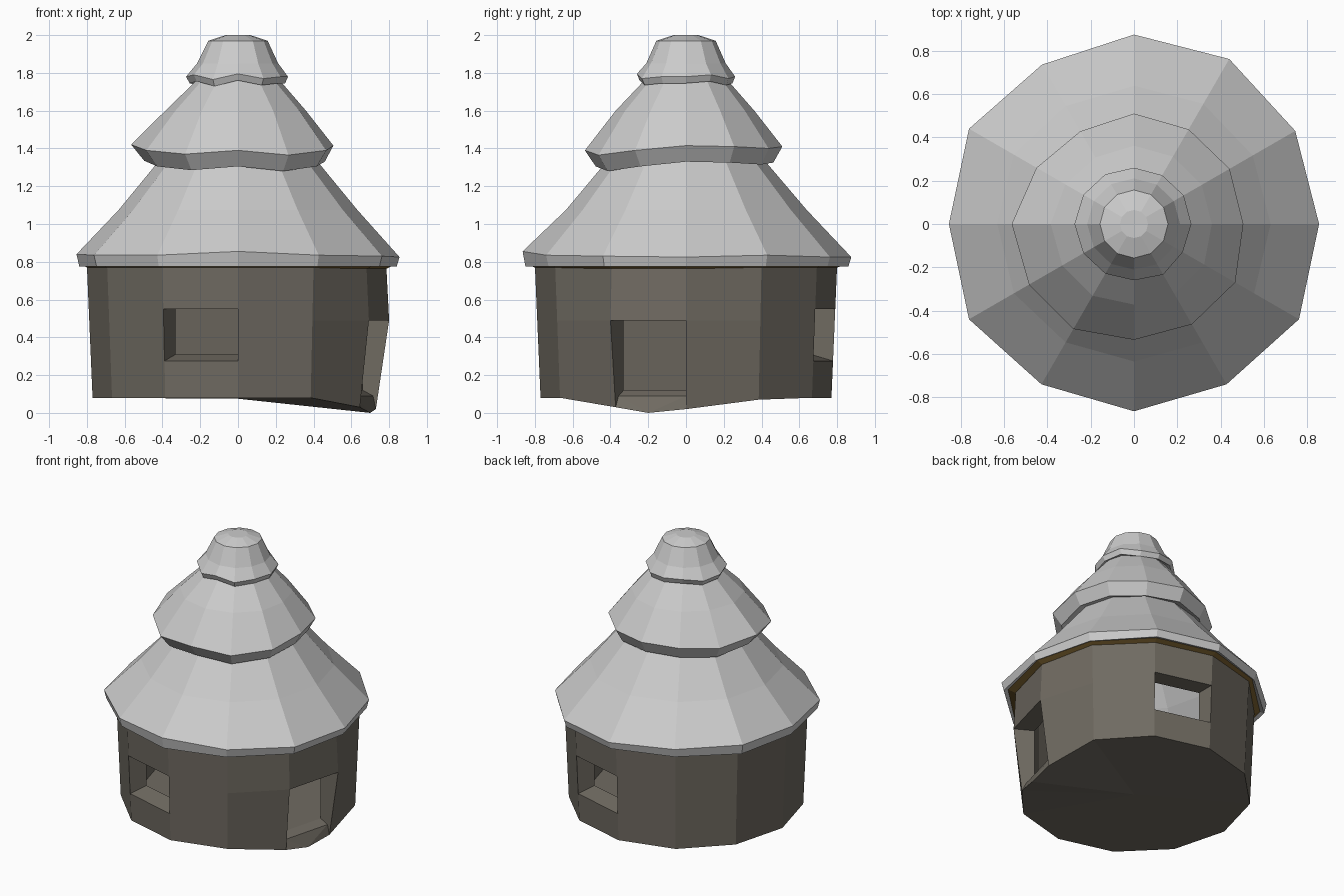
import bpy, bmesh, math

if "Cube" in bpy.data.objects:
    bpy.data.objects.remove(bpy.data.objects["Cube"])

N = 12


def material(name, rgb):
    m = bpy.data.materials.new(name)
    m.diffuse_color = (*rgb, 1)
    m.use_nodes = True
    m.node_tree.nodes["Principled BSDF"].inputs["Base Color"].default_value = m.diffuse_color
    return m


def polar(i, r, z):
    a = math.radians(30 * i)
    return (r * math.cos(a), r * math.sin(a), z)


def make_object(name, polys, mat=None):
    """Build a flat shaded mesh from a list of polygons (point lists)."""
    bm = bmesh.new()
    for p in polys:
        bm.faces.new([bm.verts.new(c) for c in p])
    bmesh.ops.remove_doubles(bm, verts=bm.verts, dist=0.0005)
    bmesh.ops.recalc_face_normals(bm, faces=bm.faces)
    me = bpy.data.meshes.new(name)
    bm.to_mesh(me)
    bm.free()
    ob = bpy.data.objects.new(name, me)
    bpy.context.collection.objects.link(ob)
    if mat:
        me.materials.append(mat)
    return ob


def tier(name, rings, radii, dz, mat=None, cap=False):
    """Twelve-sided lathe; each ring is (radius, z, unevenness, height unevenness)."""
    loops = [[polar(i, r * (1 + w * (radii[i] - 1)), z + h * dz[i]) for i in range(N)]
             for r, z, w, h in rings]
    polys = []
    for a, b in zip(loops, loops[1:]):
        for i in range(N):
            j = (i + 1) % N
            polys.append([a[i], a[j], b[j], b[i]])
    if cap:
        polys.append(loops[-1])
    return make_object(name, polys, mat)


stone = material("dark_clay", (0.16, 0.145, 0.12))
wood = material("brown_wood", (0.2, 0.12, 0.03))

# Walls: uneven ring of panels, with a door and two windows
TOP, R_IN, FLOOR = 0.78, 0.66, 0.12
bottom_r = {0: 0.73, 11: 0.745}
bottom_z = {0: 0.02, 11: 0.03, 1: 0.07}


def outer(i, z):
    i %= N
    if i in bottom_r:
        rb, zb = bottom_r[i], bottom_z[i]
        if z < 0.49:
            return polar(i, rb + (0.80 - rb) * (z - zb) / (0.49 - zb), z)
        return polar(i, 0.80 - 0.015 * (z - 0.49) / (TOP - 0.49), z)
    return polar(i, 0.77 + 0.03 * (z - 0.08) / (TOP - 0.08), z)


def inner(i, z):
    return polar(i % N, R_IN, z)


def base(i):
    return outer(i, bottom_z.get(i % N, 0.08))


def quad(f, i, z0, z1):
    return [f(i, z0), f(i + 1, z0), f(i + 1, z1), f(i, z1)]


def reveal(i, z_out, z_in):
    return [outer(i, z_out), outer(i + 1, z_out), inner(i + 1, z_in), inner(i, z_in)]


def jamb(i, zo, zi, z1):
    return [outer(i, zo), outer(i, z1), inner(i, z1), inner(i, zi)]


walls = []
for i in range(N):
    if i == 11:
        # Door opening with a chamfered doorstep
        hi = 0.49
        walls += [quad(outer, i, hi, TOP), quad(inner, i, hi, TOP), reveal(i, hi, hi)]
        tip = (0.70, -0.20, 0.0)
        s0, s1 = polar(11, 0.715, 0.09), polar(0, 0.715, 0.09)
        f0, f1 = inner(11, FLOOR), inner(0, FLOOR)
        walls += [[base(11), tip, s0], [tip, s1, s0], [tip, base(0), s1],
                  [s0, s1, f1, f0]]
        for k, s, f in ((11, s0, f0), (0, s1, f1)):
            walls.append([base(k), outer(k, hi), inner(k, hi), f, s])
    elif i in (2, 8):
        # Window openings with sloping sills
        lo, hi = 0.275, 0.55
        walls += [[base(i), base(i + 1), outer(i + 1, lo), outer(i, lo)],
                  quad(outer, i, hi, TOP),
                  quad(inner, i, FLOOR, 0.31), quad(inner, i, hi, TOP),
                  reveal(i, lo, 0.31), reveal(i, hi, hi),
                  jamb(i, lo, 0.31, hi), jamb(i + 1, lo, 0.31, hi)]
    else:
        zs = 0.49
        walls += [[base(i), base(i + 1), outer(i + 1, zs), outer(i, zs)],
                  quad(outer, i, zs, TOP), quad(inner, i, FLOOR, TOP)]
# Underside fan and inner floor
for i in range(N):
    c = (0, 0, 0.075)
    if i == 11:
        walls += [[c, base(11), tip], [c, tip, base(0)]]
    else:
        walls.append([c, base(i), base(i + 1)])
walls.append([inner(i, FLOOR) for i in range(N)])
make_object("hut_walls", walls, stone)

# Uneven outlines of the roof tiers
r1 = [.855, .86, .88, .875, .85, .88, .855, .88, .855, .865, .855, .88]
r2 = [.505, .51, .505, .51, .495, .52, .565, .56, .56, .535, .535, .54]
r3 = [.265, .265, .26, .26, .265, .27, .275, .27, .265, .26, .27, .26]
z1 = [-.01, 0, -.01, -.01, 0, .01, .005, 0, 0, .02, 0, -.005]
z2 = [.025, .02, .01, .02, .01, 0, .03, 0, -.02, 0, -.025, 0]
z3 = [0, .01, -.01, 0, .01, -.01, 0, .01, -.015, .015, -.01, 0]


def scaled(values, mean):
    return [v / mean for v in values]


# Eaves board under the roof
tier("eaves_ring", [(0.66, 0.77, 0, 0), (0.79, 0.765, 0, 0), (0.83, 0.783, 0.5, 0)],
     scaled(r1, 0.865), z1, wood)

# Three stacked roof tiers
tier("lower_roof", [(0.83, 0.783, 0.5, 0), (0.85, 0.775, 1, 0), (0.865, 0.835, 1, 1),
                    (0.635, 1.075, 0.5, 0), (0.43, 1.32, 0, 0), (0.38, 1.38, 0, 0)],
     scaled(r1, 0.865), z1)
tier("middle_roof", [(0.40, 1.345, 0, 0), (0.475, 1.305, 0.7, 1), (0.53, 1.39, 1, 1),
                     (0.37, 1.60, 0.6, 0), (0.23, 1.75, 0, 0), (0.19, 1.80, 0, 0)],
     scaled(r2, 0.53), z2)
tier("top_roof", [(0.21, 1.765, 0, 0), (0.25, 1.745, 0.7, 1), (0.266, 1.78, 1, 1),
                  (0.213, 1.85, 0.5, 0), (0.157, 1.97, 0, 0), (0.065, 2.0, 0, 0)],
     scaled(r3, 0.266), z3, cap=True)
